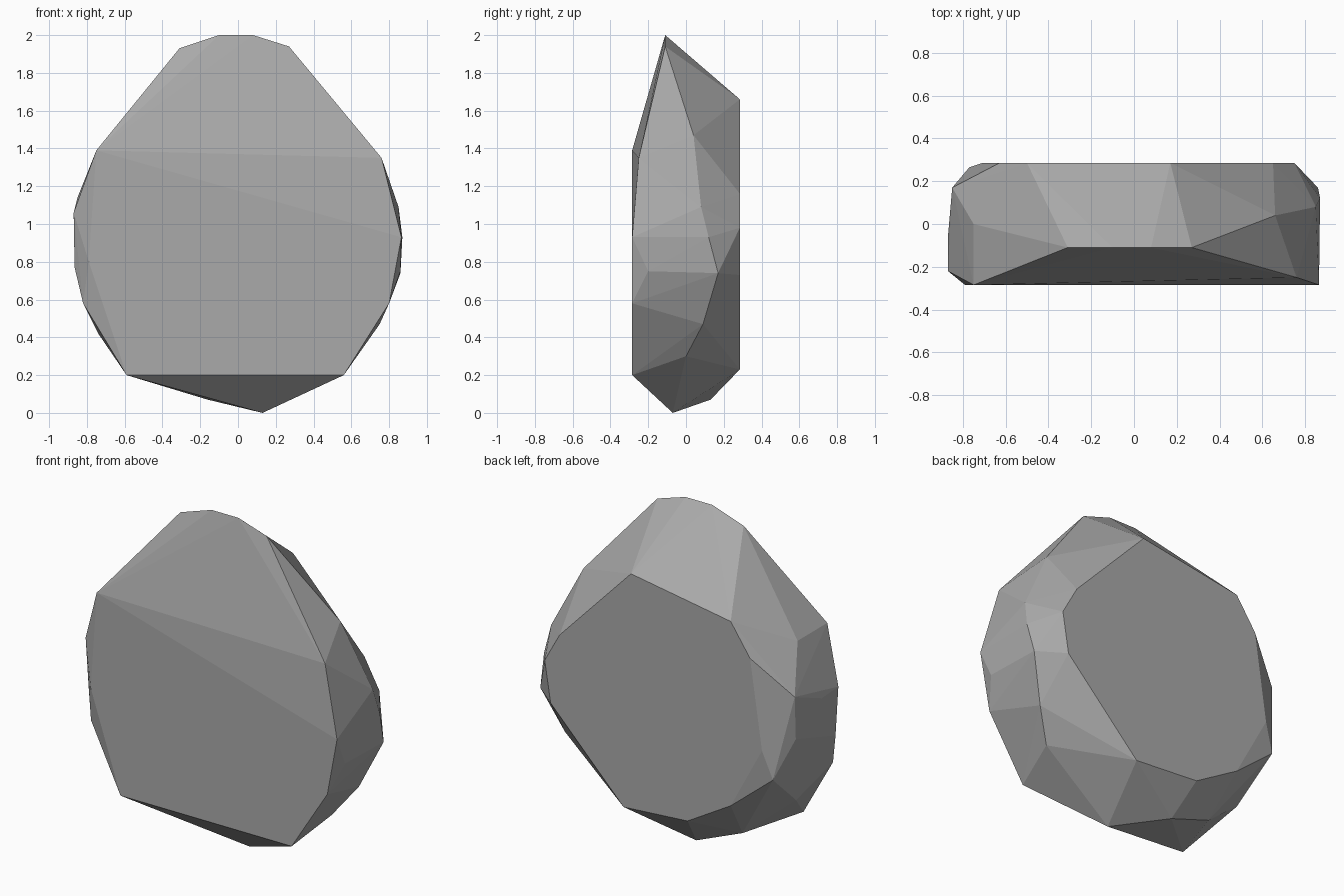
import bpy
import bmesh
from mathutils import Vector

# Remove the default object
default_cube = bpy.data.objects.get("Cube")
if default_cube:
    bpy.data.objects.remove(default_cube, do_unlink=True)


def make_material(name, colour):
    material = bpy.data.materials.new(name)
    material.use_nodes = True
    material.diffuse_color = colour
    shader = material.node_tree.nodes["Principled BSDF"]
    shader.inputs["Base Color"].default_value = colour
    shader.inputs["Roughness"].default_value = 0.9
    return material


def outline(depth, points):
    """Place a flat x, z outline at one depth along y."""
    return [Vector((x, depth, z)) for x, z in points]


def hull_object(name, points, material):
    """Wrap the corner points in a faceted convex solid."""
    bm = bmesh.new()
    for point in points:
        bm.verts.new(point)
    hull = bmesh.ops.convex_hull(bm, input=bm.verts[:])
    # Drop any corners that ended up inside the solid
    spare = {g for g in hull["geom_interior"] + hull["geom_unused"]
             if isinstance(g, bmesh.types.BMVert)}
    bmesh.ops.delete(bm, geom=list(spare), context="VERTS")
    bmesh.ops.recalc_face_normals(bm, faces=bm.faces[:])
    mesh = bpy.data.meshes.new(name)
    bm.to_mesh(mesh)
    bm.free()
    mesh.materials.append(material)
    for polygon in mesh.polygons:
        polygon.use_smooth = False
    rock = bpy.data.objects.new(name, mesh)
    bpy.context.collection.objects.link(rock)
    return rock


# Broad front face
front_corners = outline(-0.285, [
    (-0.59, 0.2), (0.56, 0.2), (0.8, 0.58), (0.865, 0.93),
    (-0.75, 1.39), (-0.79, 0.8)])

# Broad back face
back_corners = outline(0.285, [
    (0.17, 1.66), (-0.5, 1.55), (-0.63, 1.36), (-0.71, 0.82),
    (-0.5, 0.43), (-0.21, 0.26), (0.22, 0.23), (0.71, 0.73),
    (0.75, 0.98), (0.65, 1.16)])

# Narrow crest along the top
crest_corners = outline(-0.11, [
    (-0.31, 1.93), (-0.1, 2), (0.08, 2), (0.27, 1.94)])

# Chipped facets around the rim: right edge, left edge, underside
rim_corners = [Vector(p) for p in (
    (0.76, -0.25, 1.35), (0.66, 0.04, 1.47), (0.85, 0.08, 1.09),
    (0.87, 0.12, 0.93), (0.86, 0.17, 0.74), (0.86, -0.2, 0.75),
    (0.75, 0.09, 0.47), (0.63, 0, 0.3),
    (-0.75, 0, 1.39), (-0.87, -0.22, 1.06), (-0.87, -0.06, 1.05),
    (-0.85, 0.17, 1.14), (-0.85, 0.16, 0.88), (-0.77, 0.265, 0.65),
    (-0.865, -0.2, 0.77), (-0.82, -0.24, 0.58), (-0.74, 0, 0.42),
    (-0.45, 0.1, 0.18), (-0.16, 0.13, 0.07), (0.13, -0.07, 0))]

stone_grey = make_material("stone grey", (0.4, 0.4, 0.4, 1))
hull_object("boulder",
            front_corners + back_corners + crest_corners + rim_corners,
            stone_grey)
